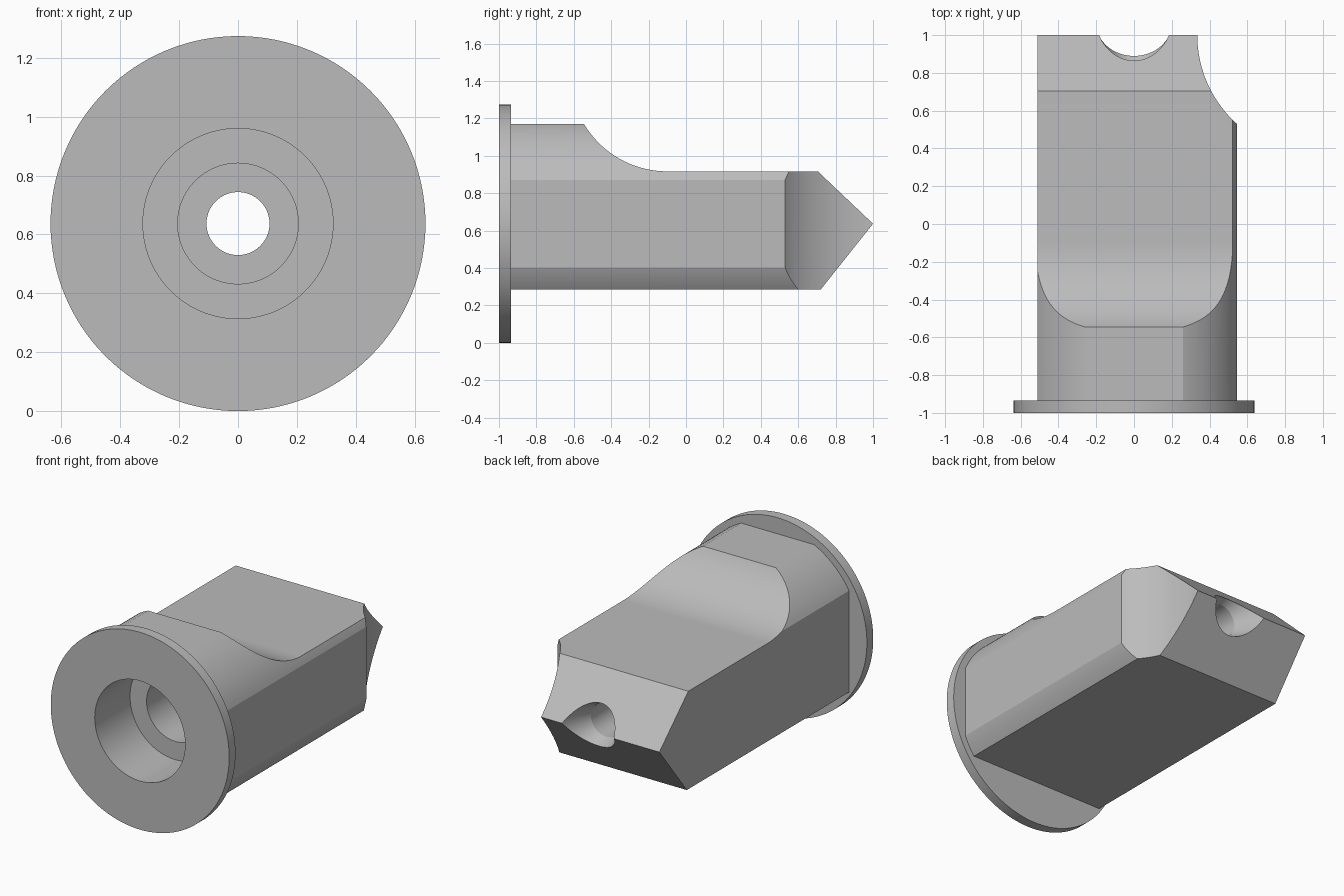
import bpy, bmesh
from math import sin, cos, pi, sqrt, atan2

AXIS = 0.637      # height of the main axis
R = 0.593         # body radius

if "Cube" in bpy.data.objects:
    bpy.data.objects.remove(bpy.data.objects["Cube"], do_unlink=True)

grey = bpy.data.materials.new("plain grey")
grey.use_nodes = True
grey.diffuse_color = (0.5, 0.5, 0.5, 1)
grey.node_tree.nodes["Principled BSDF"].inputs["Base Color"].default_value = (0.5, 0.5, 0.5, 1)


def finish(name, bm):
    bmesh.ops.recalc_face_normals(bm, faces=bm.faces)
    mesh = bpy.data.meshes.new(name)
    bm.to_mesh(mesh)
    bm.free()
    mesh.materials.append(grey)
    ob = bpy.data.objects.new(name, mesh)
    bpy.context.collection.objects.link(ob)
    return ob


def prism(name, points, direction):
    """Extrude a closed outline of 3D points along a direction."""
    bm = bmesh.new()
    face = bm.faces.new([bm.verts.new(p) for p in points])
    out = bmesh.ops.extrude_face_region(bm, geom=[face], use_keep_orig=True)
    verts = [v for v in out["geom"] if isinstance(v, bmesh.types.BMVert)]
    bmesh.ops.translate(bm, verts=verts, vec=direction)
    return finish(name, bm)


def lathe(name, profile, n=96):
    """Revolve (radius, y) pairs around the main axis, with end caps."""
    bm = bmesh.new()
    rings = [[bm.verts.new((r * cos(2 * pi * i / n), y, AXIS + r * sin(2 * pi * i / n)))
              for i in range(n)] for r, y in profile]
    for a, b in zip(rings, rings[1:]):
        for i in range(n):
            j = (i + 1) % n
            bm.faces.new((a[i], a[j], b[j], b[i]))
    bm.faces.new(rings[0])
    bm.faces.new(rings[-1])
    return finish(name, bm)


def arc(cx, cy, r, a0, a1, n=24):
    return [(cx + r * cos(a0 + (a1 - a0) * i / n), cy + r * sin(a0 + (a1 - a0) * i / n))
            for i in range(n + 1)]


def combine(target, tool, operation):
    mod = target.modifiers.new("bool", "BOOLEAN")
    mod.operation = operation
    mod.solver = "EXACT"
    mod.object = tool
    bpy.context.view_layer.objects.active = target
    bpy.ops.object.modifier_apply(modifier=mod.name)
    bpy.data.objects.remove(tool, do_unlink=True)


# Body cross-section: a round bar with flats and one square lower corner
left, right, top, bottom = -0.51, 0.545, 0.533, -0.352


def on_circle(d):
    return sqrt(R * R - d * d)


section = [(left, bottom)]
section += arc(0, 0, R, atan2(bottom, on_circle(bottom)), atan2(-on_circle(right), right), 12)
section += arc(0, 0, R, atan2(on_circle(right), right), atan2(top, on_circle(top)))
section += arc(0, 0, R, atan2(top, -on_circle(top)), atan2(on_circle(left), left))
body = prism("punch_body", [(x, -0.96, AXIS + z) for x, z in section], (0, 2.1, 0))

# Side outline: curved saddle, flat top and wedge tip
side = [(-1.0, 0.2), (-1.0, 1.25), (-0.545, 1.25)]
side += arc(-0.1, 1.435, 0.518, atan2(-0.265, -0.445), -pi / 2, 32)
side += [(0.705, 0.917), (1.0, AXIS), (0.72, 0.285), (0.72 - 0.08, 0.2)]
side = [p for p in side if p[1] > 0.21]
side[0:0] = [(0.70, 0.285), (0.70, 0.2), (-1.0, 0.2)]
combine(body, prism("side_outline", [(-1, y, z) for y, z in side], (2, 0, 0)), "INTERSECT")

# Concave relief on the rear right corner
relief = arc(0.966, 1.0, 0.631, 0, 2 * pi, 128)[:-1]
combine(body, prism("relief_cutter", [(x, y, 0) for x, y in relief], (0, 0, 1.5)), "DIFFERENCE")

# Round flange at the front
combine(body, lathe("flange", [(0.637, -1.0), (0.637, -0.935)], 128), "UNION")

# Stepped bore, with a flared mouth at the tip
bore = [(0.323, -1.1), (0.323, -0.64), (0.205, -0.64), (0.205, 0.4),
        (0.107, 0.4), (0.107, 0.815), (0.206, 1.05)]
combine(body, lathe("bore_cutter", bore), "DIFFERENCE")

bpy.ops.object.select_all(action="DESELECT")
body.select_set(True)
bpy.context.view_layer.objects.active = body
bpy.ops.object.shade_smooth_by_angle(angle=0.35)
